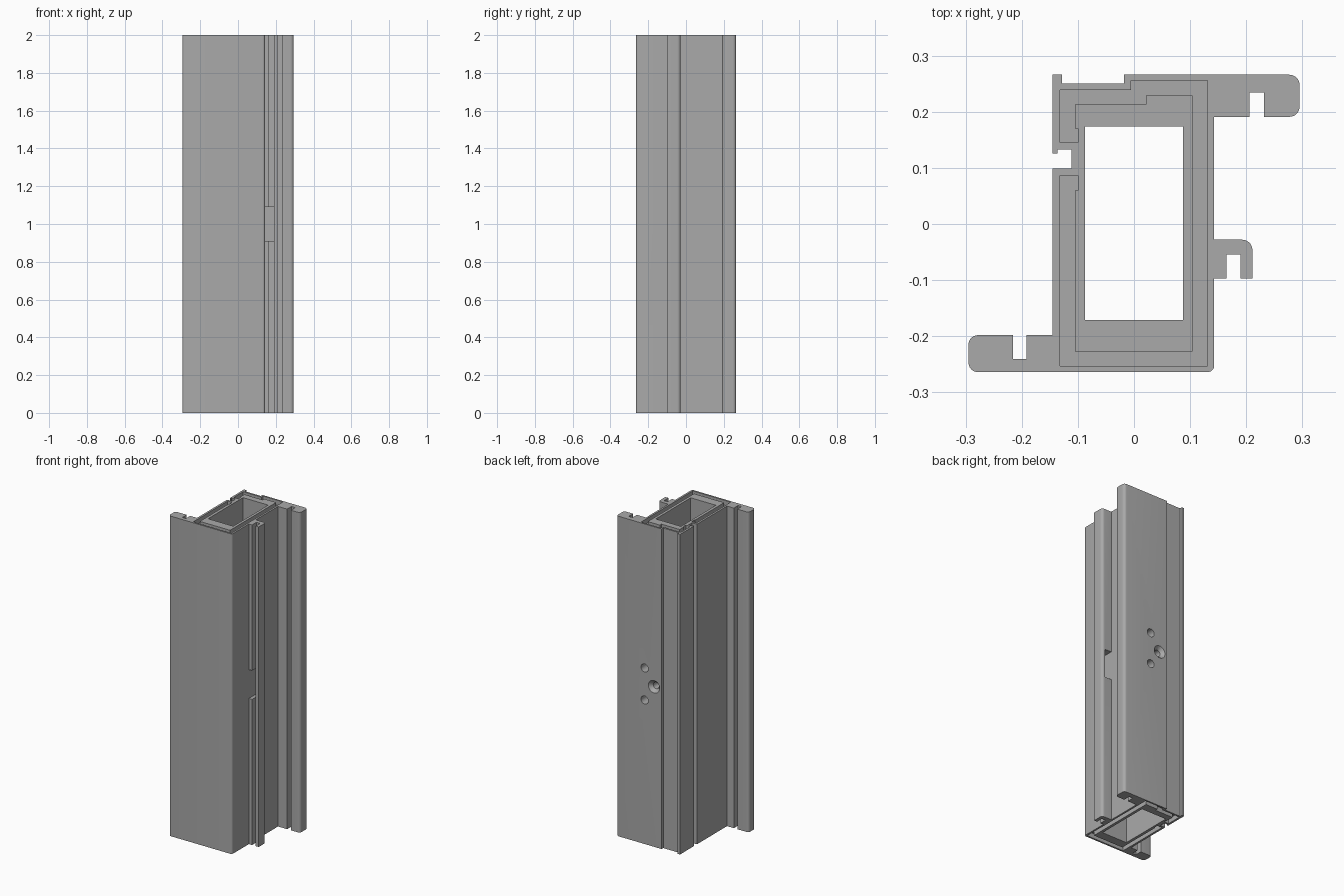
import bpy, bmesh, math
from mathutils import Vector

if "Cube" in bpy.data.objects:
    bpy.data.objects.remove(bpy.data.objects["Cube"], do_unlink=True)

HEIGHT = 2.0

grey = bpy.data.materials.new("plain grey")
grey.use_nodes = True
grey.diffuse_color = (0.4, 0.4, 0.4, 1)
grey.node_tree.nodes["Principled BSDF"].inputs["Base Color"].default_value = (0.4, 0.4, 0.4, 1)


def rounded(points, steps=6):
    """Turn (x, y) or (x, y, radius) corners into a polygon with rounded corners."""
    out = []
    for i, p in enumerate(points):
        corner = Vector(p[:2])
        if len(p) == 2:
            out.append(corner)
            continue
        a = corner + (Vector(points[i - 1][:2]) - corner).normalized() * p[2]
        b = corner + (Vector(points[(i + 1) % len(points)][:2]) - corner).normalized() * p[2]
        centre = a + b - corner
        for k in range(steps + 1):
            t = math.pi / 2 * k / steps
            out.append(centre + (a - centre) * math.cos(t) + (b - centre) * math.sin(t))
    return out


def finish(name, bm):
    bmesh.ops.recalc_face_normals(bm, faces=bm.faces)
    mesh = bpy.data.meshes.new(name)
    bm.to_mesh(mesh)
    bm.free()
    mesh.materials.append(grey)
    obj = bpy.data.objects.new(name, mesh)
    bpy.context.collection.objects.link(obj)
    return obj


def prism(name, points, z0, z1):
    bm = bmesh.new()
    face = bm.faces.new([bm.verts.new((p.x, p.y, z0)) for p in rounded(points)])
    top = bmesh.ops.extrude_face_region(bm, geom=[face])
    verts = [v for v in top["geom"] if isinstance(v, bmesh.types.BMVert)]
    bmesh.ops.translate(bm, vec=(0, 0, z1 - z0), verts=verts)
    return finish(name, bm)


def box(name, x0, x1, y0, y1, z0, z1):
    return prism(name, [(x0, y0), (x1, y0), (x1, y1), (x0, y1)], z0, z1)


def drill(name, x, z, r_in, r_out, y_in, y_out):
    """Round cutter along y, from radius r_in at y_in to r_out at y_out."""
    bm = bmesh.new()
    bmesh.ops.create_cone(bm, cap_ends=True, segments=32, radius1=r_out,
                          radius2=r_in, depth=y_out - y_in)
    for v in bm.verts:
        v.co = (x + v.co.x, (y_in + y_out) / 2 - v.co.z, z + v.co.y)
    return finish(name, bm)


def cut(target, cutter):
    cutter.hide_render = True
    mod = target.modifiers.new(cutter.name, "BOOLEAN")
    mod.operation = "DIFFERENCE"
    mod.solver = "EXACT"
    mod.object = cutter
    bpy.context.view_layer.objects.active = target
    bpy.ops.object.modifier_apply(modifier=mod.name)
    bpy.data.objects.remove(cutter, do_unlink=True)


# Outer section: box body, two slotted flanges, a seal hook and a side slot
outer = [
    (-.295, -.264, .017), (.143, -.264, .012),
    (.143, -.097), (.165, -.097), (.165, -.054), (.19, -.054),
    (.19, -.097), (.211, -.097), (.211, -.028, .018), (.143, -.028),
    (.143, .191), (.206, .191), (.206, .234), (.232, .234), (.232, .191),
    (.295, .191, .018), (.295, .266, .018),
    (-.018, .266), (-.018, .25), (-.128, .25), (-.128, .266), (-.145, .266),
    (-.145, .126), (-.136, .126), (-.136, .133), (-.111, .133),
    (-.111, .099), (-.145, .099),
    (-.145, -.198), (-.192, -.198), (-.192, -.241), (-.216, -.241),
    (-.216, -.198), (-.295, -.198, .017),
]
frame = prism("frame_profile", outer, 0, HEIGHT)

# Central chamber, open at both ends
cut(frame, box("chamber", -.087, .087, -.171, .174, -.1, HEIGHT + .1))

# Shallow groove around the chamber on each end face
groove = [
    (-.132, .145), (-.132, .239), (-.005, .239), (-.005, .256),
    (.131, .256), (.131, -.253), (-.132, -.253), (-.132, .086),
    (-.1, .086), (-.1, .06), (-.105, .06), (-.105, -.227),
    (.104, -.227), (.104, .229), (.021, .229), (.021, .213),
    (-.105, .213), (-.105, .17), (-.1, .17), (-.1, .145),
]
for z0, z1 in ((-.1, .03), (HEIGHT - .03, HEIGHT + .1)):
    cut(frame, prism("end_groove", groove, z0, z1))

# Window through the seal hook at mid height
cut(frame, box("hook_window", .143, .19, -.15, 0, .91, 1.09))

# Fixing holes in the back: two blind holes and one countersunk hole
for z in (.9, 1.1):
    cut(frame, drill("blind_hole", .1, z, .025, .025, .21, .3))
cut(frame, drill("screw_hole", .035, 1, .02, .02, .15, .3))
cut(frame, drill("countersink", .035, 1, .02, .04, .245, .267))

bpy.ops.object.select_all(action="DESELECT")
frame.select_set(True)
bpy.context.view_layer.objects.active = frame
bpy.ops.object.shade_smooth_by_angle(angle=math.radians(30))
